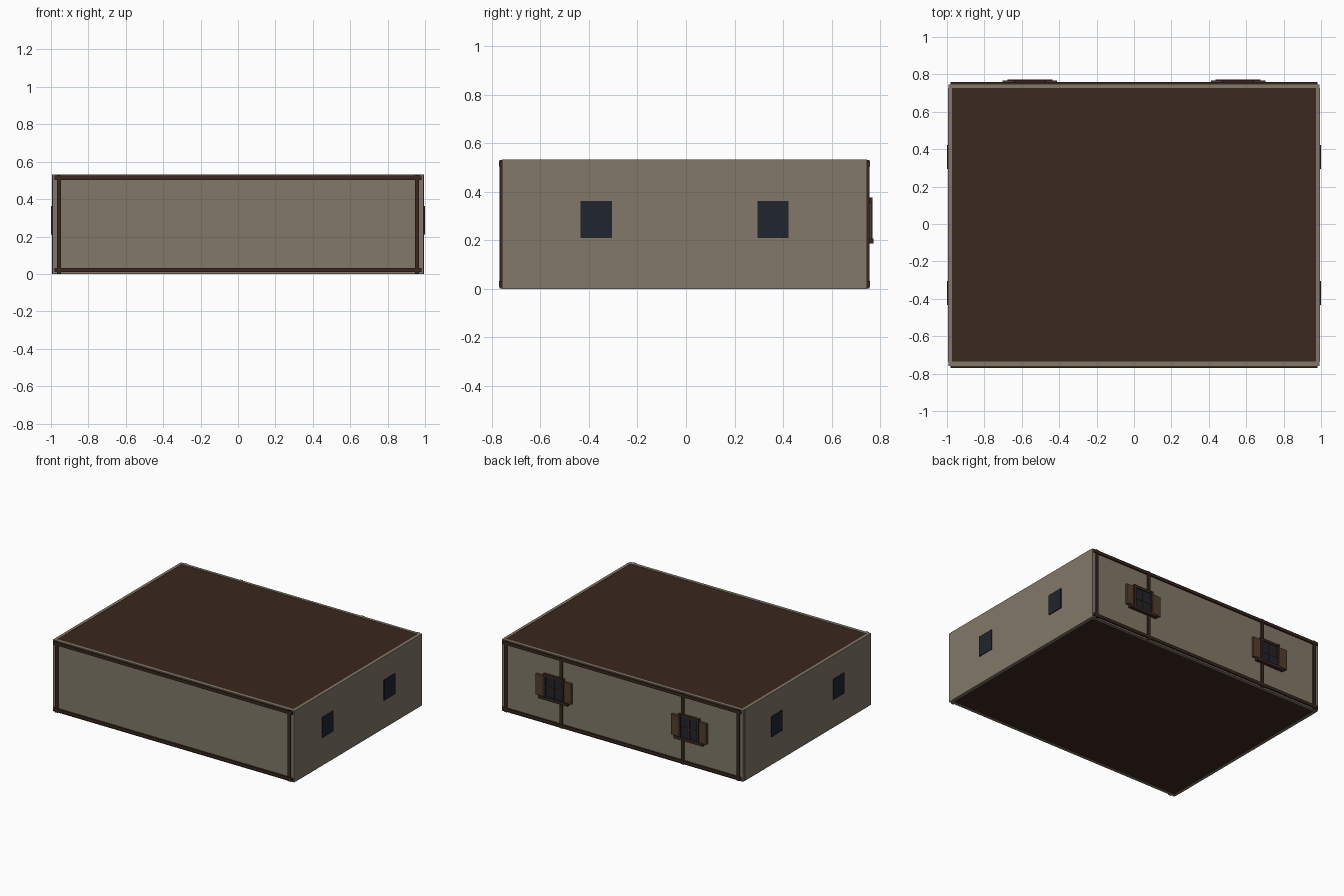
import bpy

if "Cube" in bpy.data.objects:
    bpy.data.objects.remove(bpy.data.objects["Cube"])

H = 0.532


def mat(name, rgb):
    m = bpy.data.materials.new(name)
    m.diffuse_color = (*rgb, 1)
    m.use_nodes = True
    m.node_tree.nodes["Principled BSDF"].inputs["Base Color"].default_value = m.diffuse_color
    return m


PLASTER = mat("plaster", (0.22, 0.19, 0.14))
TIMBER = mat("dark_timber", (0.042, 0.02, 0.013))
SHUTTER = mat("shutter_wood", (0.085, 0.048, 0.024))
GLASS = mat("glass", (0.014, 0.018, 0.026))


def box(name, x, y, z, material):
    """Box from (min, max) ranges on each axis."""
    bpy.ops.mesh.primitive_cube_add(
        size=1, location=[(a + b) / 2 for a, b in (x, y, z)])
    o = bpy.context.object
    o.name = name
    o.scale = [abs(b - a) for a, b in (x, y, z)]
    bpy.ops.object.transform_apply(location=False, rotation=False, scale=True)
    o.data.materials.append(material)
    return o


# Floor and ceiling slabs
box("floor", (-0.975, 0.975), (-0.735, 0.727), (0.001, 0.025), TIMBER)
box("ceiling", (-0.975, 0.975), (-0.735, 0.727), (H - 0.026, H - 0.002), TIMBER)

# Plaster walls
box("front_wall", (-0.992, 0.992), (-0.758, -0.735), (0, H), PLASTER)
box("back_wall", (-0.992, 0.992), (0.727, 0.747), (0, H), PLASTER)
for s, side in ((-1, "left"), (1, "right")):
    box(side + "_wall", (s * 0.972, s * 0.994), (-0.735, 0.727), (0, H), PLASTER)
    # Square side windows
    for y in (-0.37, 0.358):
        box(side + "_window", (s * 0.985, s * 1.0), (y - 0.064, y + 0.064),
            (0.21, 0.362), GLASS)

# Timber framing on the front and back
for face, y0, y1 in (("front", -0.770, -0.752), ("back", 0.740, 0.758)):
    inset = 0.002 if face == "front" else -0.002
    for z in (0.021, 0.514):
        box(face + "_rail", (-0.982, 0.982), (y0, y1), (z - 0.011, z + 0.011), TIMBER)
    posts = (-0.957, 0.957) if face == "front" else (-0.957, -0.5, 0.5, 0.957)
    for x in posts:
        box(face + "_post", (x - 0.011, x + 0.011), (y0 + inset, y1 + inset),
            (0.002, H - 0.002), TIMBER)

# Shuttered back windows
for cx in (-0.557, 0.557):
    box("back_glass", (cx - 0.07, cx + 0.07), (0.74, 0.759), (0.2, 0.36), GLASS)
    box("window_sill", (cx - 0.12, cx + 0.12), (0.745, 0.773), (0.187, 0.208), TIMBER)
    box("window_lintel", (cx - 0.08, cx + 0.08), (0.745, 0.766), (0.357, 0.376), TIMBER)
    box("window_mullion", (cx - 0.006, cx + 0.006), (0.745, 0.764), (0.2, 0.36), TIMBER)
    box("window_crossbar", (cx - 0.07, cx + 0.07), (0.745, 0.762), (0.274, 0.285), TIMBER)
    for s in (-1, 1):
        box("window_jamb", (cx + s * 0.066, cx + s * 0.084), (0.745, 0.769),
            (0.195, 0.376), TIMBER)
        box("shutter", (cx + s * 0.088, cx + s * 0.146), (0.747, 0.766),
            (0.206, 0.358), SHUTTER)
